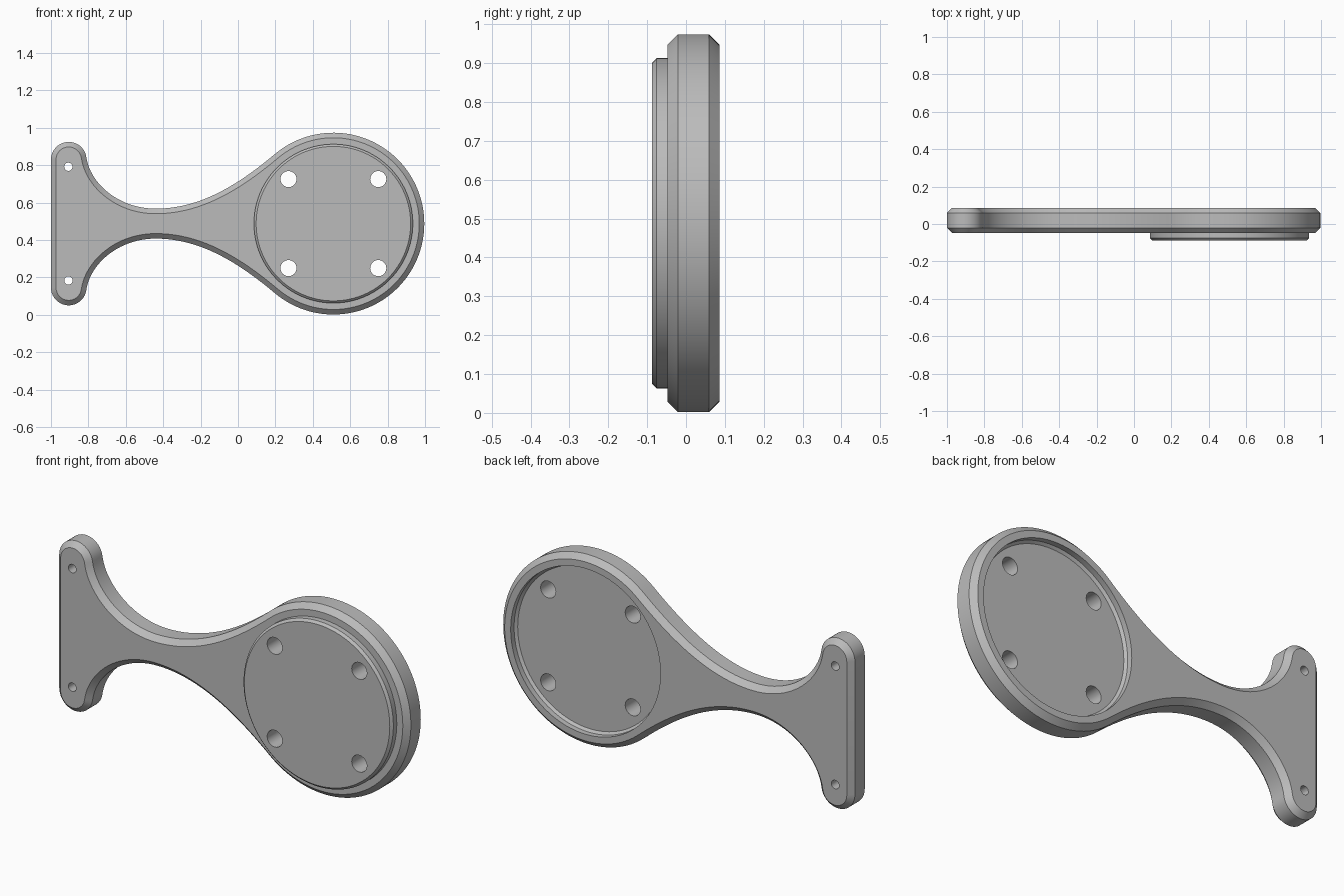
import bpy, bmesh, math
from mathutils import Vector
from mathutils.geometry import interpolate_bezier

if "Cube" in bpy.data.objects:
    bpy.data.objects.remove(bpy.data.objects["Cube"])

MID_Z = 0.488                      # height of the symmetry line
HUB = Vector((0.51, 0))            # centre of the round end
FRONT, BACK = -0.048, 0.086        # faces of the plate
STEP = 0.04                        # disc height and recess depth

grey = bpy.data.materials.new("Grey")
grey.use_nodes = True
grey.diffuse_color = (0.5, 0.5, 0.5, 1)
grey.node_tree.nodes["Principled BSDF"].inputs["Base Color"].default_value = (0.5, 0.5, 0.5, 1)


def arc(centre, radius, start, end, count):
    angles = [math.radians(start + (end - start) * i / count) for i in range(count + 1)]
    return [Vector((centre[0] + radius * math.cos(a), centre[1] + radius * math.sin(a))) for a in angles]


def inset(points, distance):
    """Shift a counter-clockwise outline inwards along its corner normals."""
    result = []
    for i, p in enumerate(points):
        a = (p - points[i - 1]).normalized()
        b = (points[(i + 1) % len(points)] - p).normalized()
        n = Vector((-a.y - b.y, a.x + b.x)).normalized()
        result.append(p + n * distance / max(0.5, n.dot(Vector((-a.y, a.x)))))
    return result


def loft(name, points, levels):
    """Solid through copies of an outline, each level being (y, inset)."""
    bm = bmesh.new()
    rings = [[bm.verts.new((p.x, y, p.y + MID_Z)) for p in inset(points, d)] for y, d in levels]
    for low, high in zip(rings, rings[1:]):
        for i in range(len(low)):
            bm.faces.new((low[i - 1], low[i], high[i], high[i - 1]))
    bm.faces.new(rings[0])
    bm.faces.new(rings[-1])
    bmesh.ops.recalc_face_normals(bm, faces=bm.faces)
    mesh = bpy.data.meshes.new(name)
    bm.to_mesh(mesh)
    bm.free()
    mesh.materials.append(grey)
    obj = bpy.data.objects.new(name, mesh)
    bpy.context.collection.objects.link(obj)
    return obj


def circle(centre, radius, count):
    return arc(centre, radius, 0, 360, count)[:-1]


def combine(target, tool, operation):
    mod = target.modifiers.new(tool.name, 'BOOLEAN')
    mod.operation, mod.solver, mod.object = operation, 'EXACT', tool
    bpy.context.view_layer.objects.active = target
    bpy.ops.object.modifier_apply(modifier=mod.name)
    bpy.data.objects.remove(tool)


# Upper half outline: round end, waist curves, rounded foot
hub_arc = arc(HUB, 0.486, 0, 130, 48)
foot_arc = arc((-0.905, 0.342), 0.095, 8, 180, 20)
waist = Vector((-0.44, 0.08))
hub_dir = Vector((-math.sin(math.radians(50)), -math.cos(math.radians(50))))
foot_dir = Vector((math.sin(math.radians(8)), -math.cos(math.radians(8))))
slope = interpolate_bezier(hub_arc[-1], hub_arc[-1] + hub_dir * 0.25, waist + Vector((0.24, 0)), waist, 24)
flare = interpolate_bezier(waist, waist - Vector((0.2, 0)), foot_arc[0] + foot_dir * 0.14, foot_arc[0], 24)
upper = hub_arc + [p.to_2d() for p in slope[1:]] + [p.to_2d() for p in flare[1:]] + foot_arc[1:]
lower = [Vector((p.x, -p.y)) for p in reversed(upper[1:])]
outline = upper + lower

# Chamfered plate
c = 0.027
bracket = loft("bracket", outline, [(FRONT, c), (FRONT + c, 0), (BACK - c, 0), (BACK, c)])

# Raised disc on the front, matching recess in the back
rim = circle(HUB, 0.425, 96)
e = 0.012
disc = loft("disc", rim, [(FRONT - STEP, e), (FRONT - STEP + e, 0), (FRONT + 0.02, 0)])
combine(bracket, disc, 'UNION')
recess = loft("recess", rim, [(BACK - STEP, e), (BACK - STEP + e, 0), (BACK + 0.02, 0)])
combine(bracket, recess, 'DIFFERENCE')

# Through holes
holes = [(HUB.x + sx * 0.24, sz * 0.238, 0.043) for sx in (-1, 1) for sz in (-1, 1)]
holes += [(-0.907, sz * 0.304, 0.022) for sz in (-1, 1)]
for x, z, radius in holes:
    drill = loft("drill", circle((x, z), radius, 32), [(-0.2, 0), (0.2, 0)])
    combine(bracket, drill, 'DIFFERENCE')

bpy.ops.object.select_all(action='DESELECT')
bracket.select_set(True)
bpy.context.view_layer.objects.active = bracket
bpy.ops.object.shade_smooth_by_angle(angle=math.radians(25))
